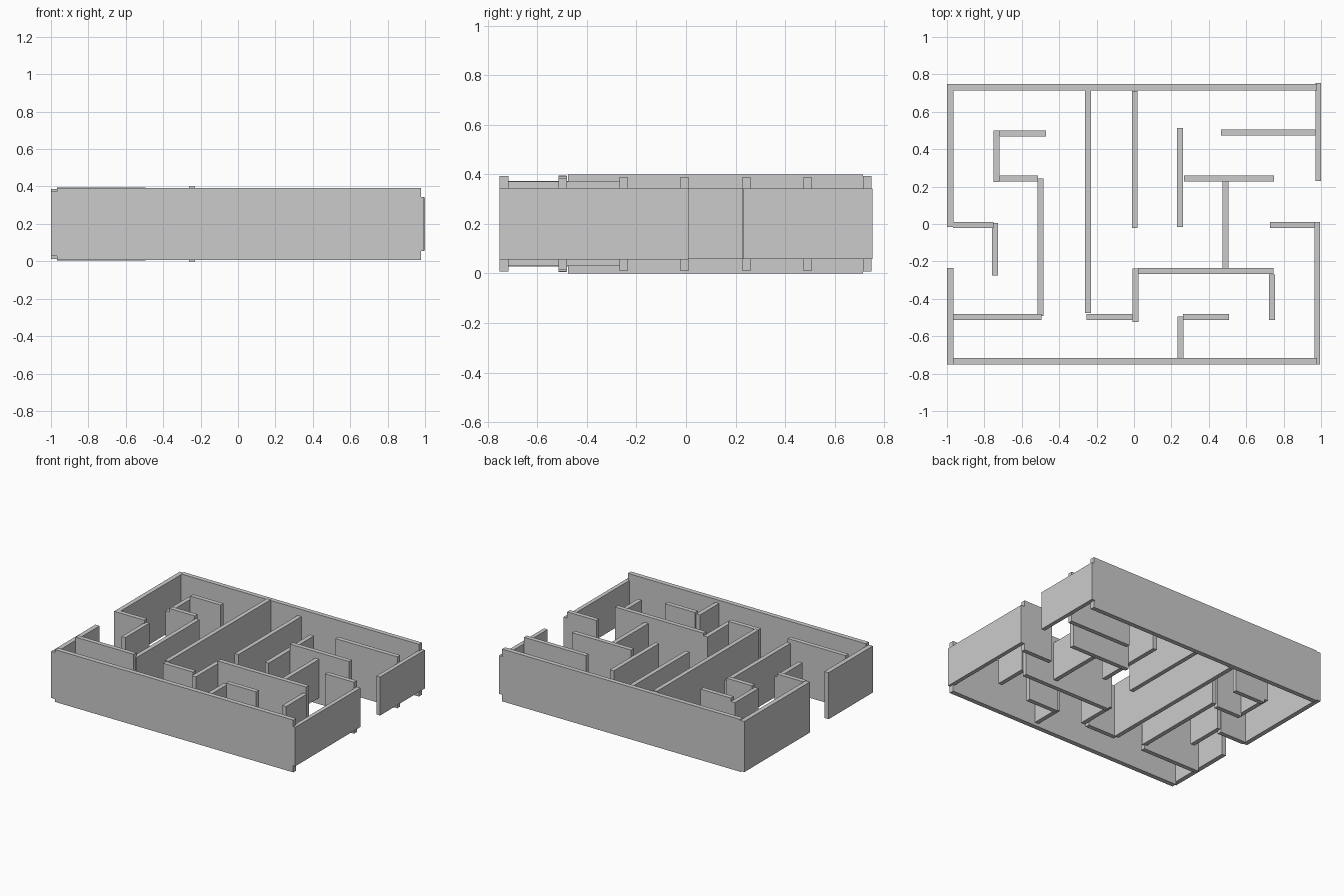
import bpy

MID = 0.2   # every wall is vertically centred on this height


def wall(name, x0, x1, y0, y1, top):
    """Box wall on a rectangle footprint, symmetric about MID."""
    bpy.ops.mesh.primitive_cube_add(size=1, location=((x0 + x1) / 2, (y0 + y1) / 2, MID))
    ob = bpy.context.object
    ob.name = name
    ob.scale = (x1 - x0, y1 - y0, 2 * (top - MID))
    bpy.ops.object.transform_apply(location=False, rotation=False, scale=True)


# outer walls with two openings
wall("back_wall", -0.967, 0.978, 0.714, 0.748, 0.393)
wall("front_wall", -0.967, 0.978, -0.752, -0.717, 0.393)
wall("left_wall_upper", -1.0, -0.966, -0.017, 0.748, 0.387)
wall("left_wall_lower", -1.0, -0.966, -0.752, -0.236, 0.372)
wall("right_wall_upper", 0.970, 1.0, 0.229, 0.753, 0.342)
wall("right_wall_lower", 0.964, 0.994, -0.752, 0.010, 0.344)

# partitions running left to right: x start, x end, y centre, top
across = [
    (-0.718, -0.470, 0.484, 0.390),
    (-0.720, -0.512, 0.243, 0.390),
    (-0.967, -0.494, -0.498, 0.395),
    (-0.967, -0.750, -0.006, 0.390),
    (-0.253, -0.009, -0.497, 0.393),
    (0.022, 0.745, -0.252, 0.390),
    (0.263, 0.508, -0.497, 0.385),
    (0.266, 0.748, 0.244, 0.390),
    (0.464, 0.970, 0.490, 0.390),
    (0.726, 0.964, -0.006, 0.390),
]
for i, (x0, x1, y, top) in enumerate(across):
    wall(f"cross_partition_{i + 1}", x0, x1, y - 0.0165, y + 0.0165, top)

# partitions running front to back: x centre, y start, y end, top
along = [
    (-0.734, 0.224, 0.500, 0.365),
    (-0.499, -0.493, 0.243, 0.365),
    (-0.742, -0.276, 0.005, 0.365),
    (-0.247, -0.477, 0.714, 0.400),
    (0.004, -0.022, 0.712, 0.342),
    (0.007, -0.525, -0.238, 0.370),
    (0.737, -0.514, -0.270, 0.342),
    (0.248, -0.717, -0.495, 0.370),
    (0.247, -0.017, 0.513, 0.342),
    (0.488, -0.236, 0.228, 0.342),
]
for i, (x, y0, y1, top) in enumerate(along):
    wall(f"long_partition_{i + 1}", x - 0.016, x + 0.016, y0, y1, top)
